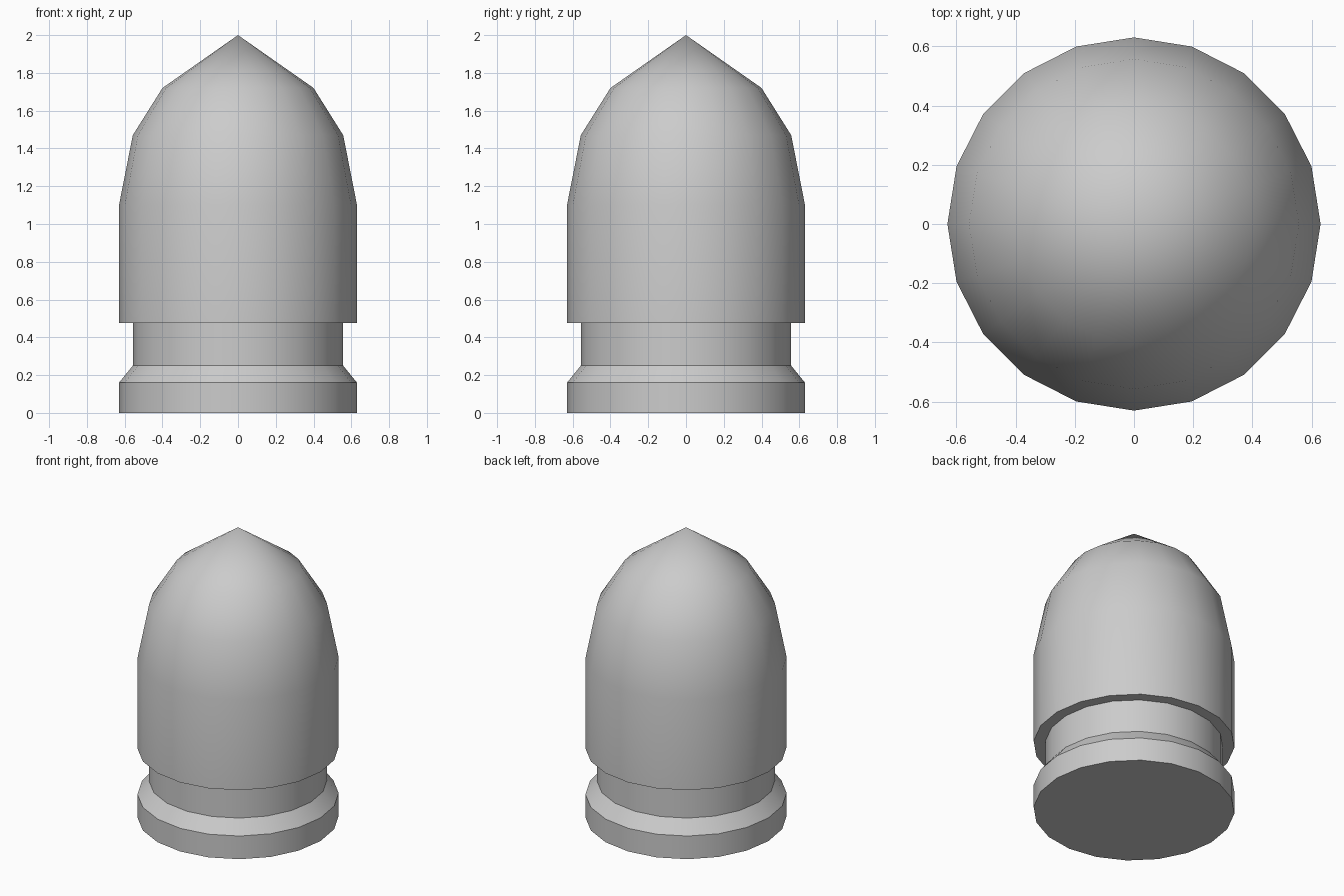
import bpy, bmesh, math

if "Cube" in bpy.data.objects:
    bpy.data.objects.remove(bpy.data.objects["Cube"])

SIDES = 20


def lathe(name, profile):
    """Revolve (radius, height) points around z; zero radius closes to a point."""
    bm = bmesh.new()
    verts = [bm.verts.new((r, 0, z)) for r, z in profile]
    edges = [bm.edges.new(pair) for pair in zip(verts, verts[1:])]
    bmesh.ops.spin(bm, geom=verts + edges, cent=(0, 0, 0), axis=(0, 0, 1),
                   angle=math.tau, steps=SIDES, use_duplicate=False)
    bmesh.ops.remove_doubles(bm, verts=bm.verts, dist=1e-4)
    # flat base
    bmesh.ops.holes_fill(bm, edges=[e for e in bm.edges if e.is_boundary], sides=0)
    bmesh.ops.recalc_face_normals(bm, faces=bm.faces)
    mesh = bpy.data.meshes.new(name)
    bm.to_mesh(mesh)
    bm.free()
    obj = bpy.data.objects.new(name, mesh)
    bpy.context.collection.objects.link(obj)
    bpy.ops.object.select_all(action='DESELECT')
    obj.select_set(True)
    bpy.context.view_layer.objects.active = obj
    bpy.ops.object.shade_smooth_by_angle(angle=math.radians(30))
    return obj


# Rim, chamfer, recessed groove, body and pointed dome in one profile
lathe("round_body", [
    (0.63, 0.0), (0.63, 0.16),
    (0.557, 0.25), (0.557, 0.477),
    (0.63, 0.477), (0.63, 1.10),
    (0.557, 1.47), (0.40, 1.72), (0.0, 2.0),
])
